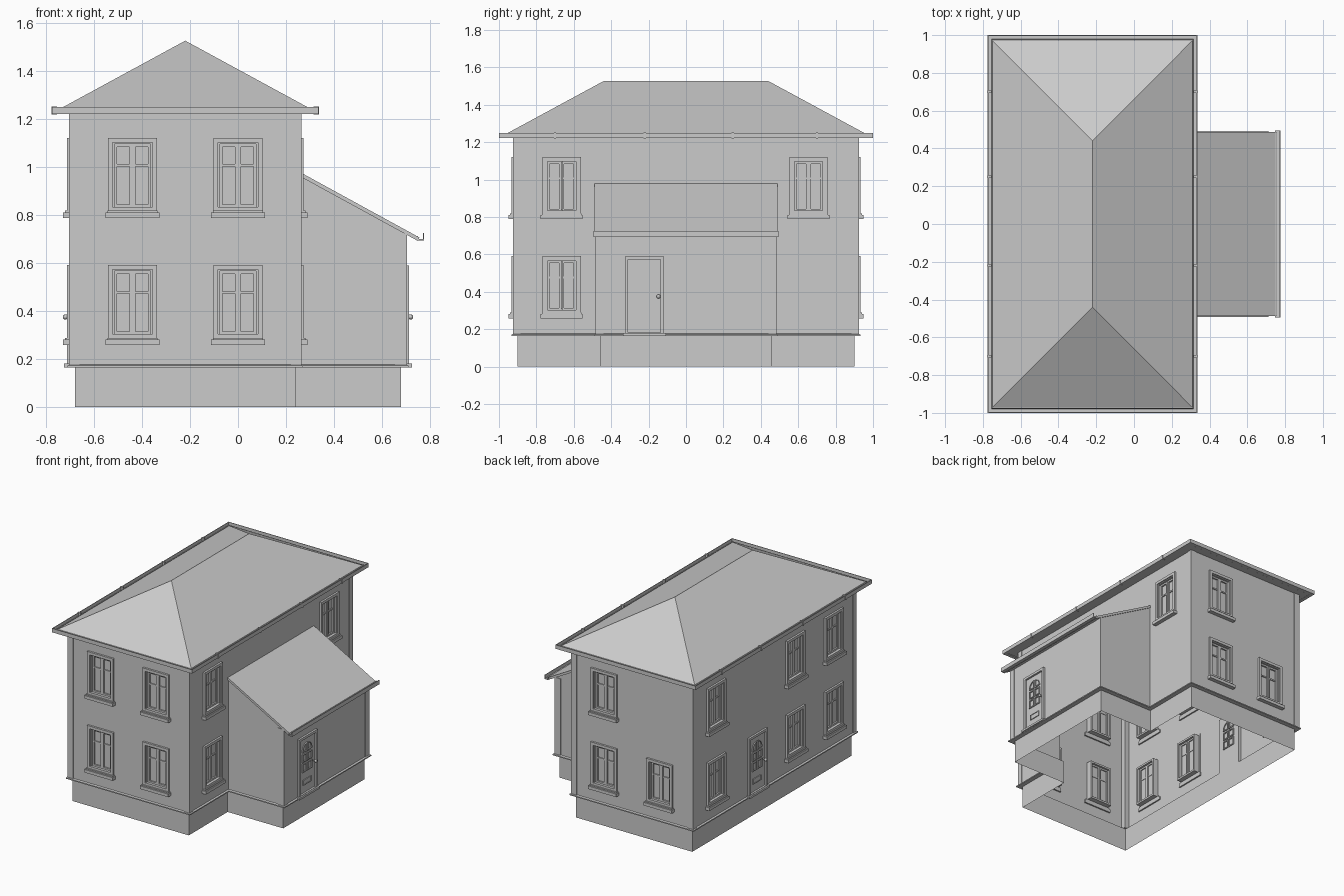
import bpy, bmesh
from math import pi, cos, sin
from mathutils import Matrix, Vector

if "Cube" in bpy.data.objects:
    bpy.data.objects.remove(bpy.data.objects["Cube"])

CX = -0.22                      # centre line of the main block
FRONT, RIGHT, BACK, LEFT = 0, pi / 2, pi, -pi / 2


def finish(name, bm, loc=(0, 0, 0), rot=0.0, normals=True):
    if normals:
        bmesh.ops.recalc_face_normals(bm, faces=bm.faces)
    me = bpy.data.meshes.new(name)
    bm.to_mesh(me)
    bm.free()
    return place(name, me, loc, rot)


def place(name, me, loc, rot):
    ob = bpy.data.objects.new(name, me)
    ob.location = loc
    ob.rotation_euler = (0, 0, rot)
    bpy.context.collection.objects.link(ob)
    return ob


def box(bm, x0, x1, y0, y1, z0, z1):
    m = Matrix.Translation(((x0 + x1) / 2, (y0 + y1) / 2, (z0 + z1) / 2))
    m = m @ Matrix.Diagonal((x1 - x0, y1 - y0, z1 - z0, 1))
    bmesh.ops.create_cube(bm, size=1, matrix=m)


def ring(bm, x0, x1, z0, z1, w, y0, y1):
    box(bm, x0, x0 + w, y0, y1, z0, z1)
    box(bm, x1 - w, x1, y0, y1, z0, z1)
    box(bm, x0 + w, x1 - w, y0, y1, z0, z0 + w)
    box(bm, x0 + w, x1 - w, y0, y1, z1 - w, z1)


def loft(bm, loops, close=False):
    rows = [[bm.verts.new(p) for p in lp] for lp in loops]
    n = len(rows[0])
    for a, b in zip(rows, rows[1:] + (rows[:1] if close else [])):
        for i in range(n):
            j = (i + 1) % n
            bm.faces.new((a[i], a[j], b[j], b[i]))
    return rows


def footprint(o, z):
    pts = [(-.70 - o, -.92 - o), (.26 + o, -.92 - o), (.26 + o, -.48 - o), (.70 + o, -.48 - o)]
    return [(x, y, z) for x, y in pts] + [(x, -y, z) for x, y in reversed(pts)]


def rect(hx, hy, z):
    return [(CX + sx * hx, sy * hy, z) for sx, sy in ((-1, -1), (1, -1), (1, 1), (-1, 1))]


# window and door positions per wall, local x along the wall
LOW, HIGH = 0.262, 0.792
DOOR_TOP = 0.59
walls = {
    "front_wall": ((CX, -.92, 0), FRONT, .48, [(s * .22, z) for s in (-1, 1) for z in (LOW, HIGH)], [], []),
    "back_wall": ((CX, .92, 0), BACK, .48, [(-.22, LOW), (-.22, HIGH), (.22, LOW)], [], []),
    "right_wall": ((.26, 0, 0), RIGHT, .92, [(-.665, LOW), (-.665, HIGH), (.655, HIGH)], [],
                   [(-.48, .48, .165, .72)]),
    "left_wall": ((-.70, 0, 0), LEFT, .92, [(x, z) for x in (-.665, .23, .665) for z in (LOW, HIGH)], [-.2], []),
    "annex_wall": ((.70, 0, 0), RIGHT, .48, [], [-.222], []),
}


# shared window: sill, casing, deep frame, sashes and glass
bm = bmesh.new()
box(bm, -.112, .112, -.03, .01, -.004, .018)
box(bm, -.105, .105, -.022, .01, .018, .026)
ring(bm, -.1025, .1025, .022, .33, .02, -.014, .002)
ring(bm, -.09, .09, .026, .318, .014, -.006, .045)
for x0, x1 in ((-.076, -.001), (.001, .076)):
    ring(bm, x0, x1, .04, .304, .012, .008, .03)
    box(bm, x0 + .012, x1 - .012, .012, .026, .21, .22)
box(bm, -.07, .07, .019, .023, .045, .30)
window = finish("window", bm)
window_mesh = window.data
bpy.data.objects.remove(window)

# shared door: casing, leaf, arched lights, letter flap, knob, threshold
bm = bmesh.new()
ring(bm, -.105, .105, .165, DOOR_TOP, .018, -.014, .02)
box(bm, -.115, .115, -.025, .01, .165, .18)
box(bm, -.088, .088, 0, .02, .18, .574)


def bead(bm, outline, y, out):
    c = sum((Vector((x, z)) for x, z in outline), Vector((0, 0))) / len(outline)
    inner = [tuple(c + (Vector(p) - c) * .74) for p in outline]
    mk = lambda pts, d: [(x, d, z) for x, z in pts]
    rows = loft(bm, [mk(outline, y), mk(outline, y + out), mk(inner, y + out), mk(inner, y)])
    bm.faces.new(rows[-1])


for s in (-1, 1):
    panes = [[(s * .004, z), (s * .054, z), (s * .054, z + h), (s * .004, z + h)]
             for z, h in ((.332, .062), (.405, .056))]
    panes.append([(s * .004, .472)] + [(s * (.004 + .05 * cos(a * pi / 12)), .476 + .058 * sin(a * pi / 12))
                                       for a in range(7)])
    for p in panes:
        bead(bm, p, -.0005, -.007)
        bead(bm, p, .0205, .007)
ring(bm, -.045, .045, .238, .276, .005, -.006, 0)
box(bm, -.04, .04, -.003, 0, .243, .271)
bmesh.ops.create_cone(bm, cap_ends=True, segments=10, radius1=.005, radius2=.005, depth=.016,
                      matrix=Matrix.Translation((.075, -.008, .375)) @ Matrix.Rotation(pi / 2, 4, 'X'))
bmesh.ops.create_uvsphere(bm, u_segments=10, v_segments=6, radius=.011,
                          matrix=Matrix.Translation((.075, -.02, .375)))
door = finish("door", bm)
door_mesh = door.data
bpy.data.objects.remove(door)

# wall sheets with openings, plus their windows and doors
for name, (loc, rot, half, wins, doors, gaps) in walls.items():
    holes = [(x - .088, x + .088, z + .024, z + .318) for x, z in wins]
    holes += [(x - .09, x + .09, .175, .58) for x in doors] + gaps
    top = .725 if name == "annex_wall" else 1.235
    xs = sorted({-half, half} | {v for h in holes for v in h[:2]})
    zs = sorted({.165, top} | {v for h in holes for v in h[2:]})
    bm = bmesh.new()
    for x0, x1 in zip(xs, xs[1:]):
        for z0, z1 in zip(zs, zs[1:]):
            mx, mz = (x0 + x1) / 2, (z0 + z1) / 2
            if not any(a < mx < b and c < mz < d for a, b, c, d in holes):
                bm.faces.new([bm.verts.new((x, 0, z)) for x, z in ((x0, z0), (x1, z0), (x1, z1), (x0, z1))])
    bmesh.ops.remove_doubles(bm, verts=bm.verts, dist=1e-5)
    finish(name, bm, loc, rot, normals=False)
    turn = Matrix.Translation(loc) @ Matrix.Rotation(rot, 4, 'Z')
    for x, z in wins:
        place("window", window_mesh, turn @ Vector((x, 0, z)), rot)
    for x in doors:
        place("door", door_mesh, turn @ Vector((x, 0, 0)), rot)

# annex side walls
for s in (-1, 1):
    bm = bmesh.new()
    pts = [(.26, .165), (.70, .165), (.70, .725), (.26, .967)]
    bm.faces.new([bm.verts.new((x, s * .48, z)) for x, z in pts[::-s]])
    finish("annex_side_wall", bm, normals=False)

# plinth and drip ledge
bm = bmesh.new()
loft(bm, [footprint(-.02, 0), footprint(-.02, .17)])
finish("plinth", bm)
bm = bmesh.new()
loft(bm, [footprint(-.02, .164), footprint(.012, .164), footprint(.012, .172), footprint(0, .176)])
finish("drip_ledge", bm)

# corner strips
bm = bmesh.new()
p = .004
for s in (-1, 1):
    for x0, x1 in ((-.70 - p, -.66), (.22, .26 + p)):
        box(bm, x0, x1, *sorted((s * (.92 + p), s * .885)), .17, 1.225)
    box(bm, .655, .70 + p, *sorted((s * (.48 + p), s * .44)), .17, .722)
finish("corner_strips", bm)

# hipped roof with fascia and soffit
bm = bmesh.new()
rows = loft(bm, [rect(.478, .918, 1.224), rect(.53, .972, 1.224), rect(.53, .972, 1.239)])
e = rows[-1]
r0, r1 = (bm.verts.new((CX, y, 1.527)) for y in (-.44, .44))
for f in ((e[0], e[1], r0), (e[1], e[2], r1, r0), (e[2], e[3], r1), (e[3], e[0], r0, r1)):
    bm.faces.new(f)
finish("main_roof", bm)

# main gutter channel with clips
bm = bmesh.new()
loft(bm, [rect(.53 + a, .975 + a, z) for a, z in
          ((0, 1.222), (.025, 1.222), (.025, 1.25), (.021, 1.25), (.021, 1.228), (.004, 1.228), (0, 1.242))], True)
for y in (-.7, -.22, .25, .7):
    for s in (-1, 1):
        box(bm, *sorted((CX + s * .535, CX + s * .558)), y - .006, y + .006, 1.219, 1.252)
finish("main_gutter", bm)


def extrude_y(name, profile, half):
    bm = bmesh.new()
    rows = loft(bm, [[(x, y, z) for x, z in profile] for y in (-half, half)])
    bm.faces.new(rows[0])
    bm.faces.new(rows[1])
    finish(name, bm)


# lean-to roof and its gutter
extrude_y("annex_roof", [(.26, .978), (.757, .706), (.75, .692), (.26, .96)], .488)
extrude_y("annex_gutter", [(.746, .694), (.775, .694), (.775, .724), (.771, .724), (.771, .70), (.75, .70),
                           (.75, .712), (.746, .712)], .494)
